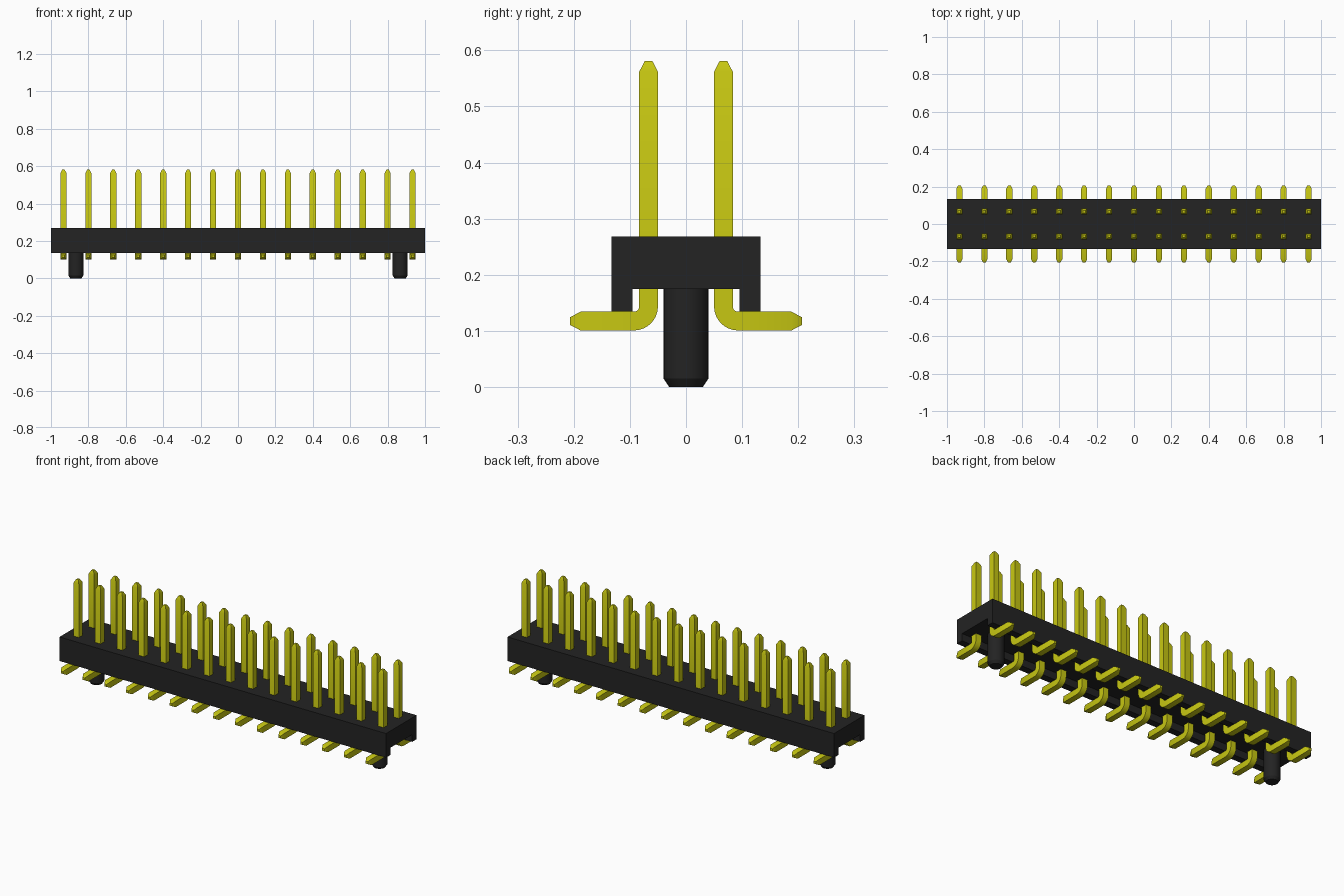
import bpy, bmesh
from math import sin, cos, pi
from mathutils import Vector

cube = bpy.data.objects.get("Cube")
if cube:
    bpy.data.objects.remove(cube, do_unlink=True)

COUNT = 15
PITCH = 2 / COUNT
FIRST_X = -PITCH * (COUNT - 1) / 2
HALF = PITCH / 8       # half the pin thickness
TIP = 0.4 * HALF       # half the blunt tip


def material(name, color):
    mat = bpy.data.materials.new(name)
    mat.use_nodes = True
    mat.diffuse_color = color
    mat.node_tree.nodes["Principled BSDF"].inputs["Base Color"].default_value = color
    return mat


def add_object(name, bm, mat, location=(0, 0, 0)):
    bmesh.ops.recalc_face_normals(bm, faces=bm.faces)
    mesh = bpy.data.meshes.new(name)
    bm.to_mesh(mesh)
    bm.free()
    mesh.materials.append(mat)
    obj = bpy.data.objects.new(name, mesh)
    obj.location = location
    bpy.context.collection.objects.link(obj)
    return obj


def loft(rings):
    bm = bmesh.new()
    loops = [[bm.verts.new(p) for p in ring] for ring in rings]
    n = len(loops[0])
    for a, b in zip(loops, loops[1:]):
        for i in range(n):
            j = (i + 1) % n
            bm.faces.new((a[i], a[j], b[j], b[i]))
    bm.faces.new(loops[0])
    bm.faces.new(loops[-1])
    return bm


def smooth(obj):
    bpy.ops.object.select_all(action="DESELECT")
    obj.select_set(True)
    bpy.context.view_layer.objects.active = obj
    bpy.ops.object.shade_smooth_by_angle(angle=pi / 6)


black = material("black plastic", (0.017, 0.017, 0.017, 1))
yellow = material("yellow metal", (0.57, 0.57, 0.006, 1))

# Housing: channel section running the full length
half_section = [(0.133, 0.268), (0.133, 0.135), (0.095, 0.135), (0.095, 0.175)]
section = half_section + [(-y, z) for y, z in reversed(half_section)]
housing = add_object("housing", loft([[(x, y, z) for y, z in section] for x in (-1, 1)]), black)

# Locating pegs with a chamfered foot
peg_profile = [(0.030, 0), (0.040, 0.015), (0.040, 0.18)]
for side, x in (("right", -1), ("left", 1)):
    rings = [[(r * cos(i * pi / 16), r * sin(i * pi / 16), z) for i in range(32)]
             for r, z in peg_profile]
    smooth(add_object(side + "_locating_peg", loft(rings), black, (x * 6.5 * PITCH, 0, 0)))


# Pins: square wire swept down, round the bend and out to the solder foot
def pin_ring(y, z, angle, size):
    across = Vector((0, cos(angle), sin(angle)))
    center = Vector((0, y, z))
    return [center + across * a * size + Vector((b * size, 0, 0))
            for a, b in ((-1, -1), (1, -1), (1, 1), (-1, 1))]


row_y, foot_z, radius = PITCH / 2, 0.1175, 0.026
rings = [pin_ring(row_y, 0.581, 0, TIP), pin_ring(row_y, 0.562, 0, HALF)]
for i in range(9):
    t = i * pi / 16
    rings.append(pin_ring(row_y + radius * (1 - cos(t)), foot_z + radius * (1 - sin(t)), t, HALF))
rings += [pin_ring(0.188, foot_z, pi / 2, HALF), pin_ring(0.207, foot_z, pi / 2, TIP)]
pins = add_object("pins", loft(rings), yellow, (FIRST_X, 0, 0))
smooth(pins)

mirror = pins.modifiers.new("both_rows", "MIRROR")
mirror.use_axis = (False, True, False)
mirror.use_clip = False
mirror.use_mirror_merge = False
array = pins.modifiers.new("along_length", "ARRAY")
array.count = COUNT
array.use_relative_offset = False
array.use_constant_offset = True
array.constant_offset_displace = (PITCH, 0, 0)
